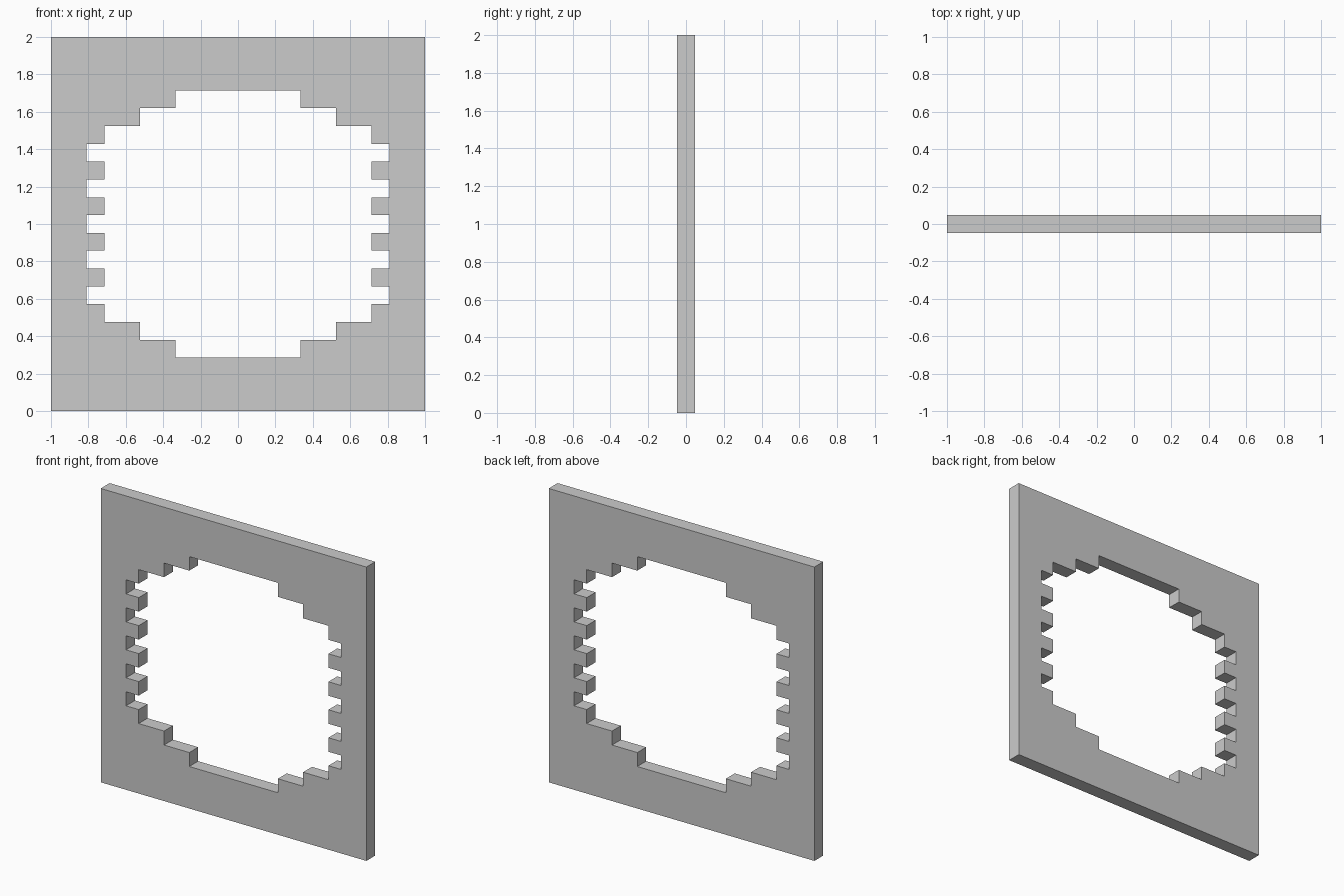
import bpy, bmesh

if "Cube" in bpy.data.objects:
    bpy.data.objects.remove(bpy.data.objects["Cube"])

CELL = 2 / 21          # the panel is a 21 x 21 block grid, one block thick

# Half-width of the opening (in blocks) for each block row, bottom to top
steps = [3.5, 5.5, 7.5]
half_widths = steps + [8.5, 7.5] * 4 + [8.5] + steps[::-1]
FIRST_ROW = 3

# Stepped right edge of the opening, mirrored to close the loop
right = []
for i, w in enumerate(half_widths):
    right += [(w, FIRST_ROW + i), (w, FIRST_ROW + i + 1)]
opening = right + [(-x, z) for x, z in reversed(right)]
outline = [(-10.5, 0), (10.5, 0), (10.5, 21), (-10.5, 21)]

bm = bmesh.new()


def add_loop(points):
    verts = [bm.verts.new((x * CELL, -CELL / 2, z * CELL)) for x, z in points]
    return [bm.edges.new((v, verts[(i + 1) % len(verts)])) for i, v in enumerate(verts)]


# Fill the front between outline and opening, then extrude to the back
edges = add_loop(outline) + add_loop(opening)
bmesh.ops.triangle_fill(bm, edges=edges, use_beauty=True, normal=(0, -1, 0))
extruded = bmesh.ops.extrude_face_region(bm, geom=bm.faces[:], use_keep_orig=True)
back = [g for g in extruded["geom"] if isinstance(g, bmesh.types.BMVert)]
bmesh.ops.translate(bm, verts=back, vec=(0, CELL, 0))
bmesh.ops.recalc_face_normals(bm, faces=bm.faces[:])

mesh = bpy.data.meshes.new("stepped_ring_panel")
bm.to_mesh(mesh)
bm.free()
panel = bpy.data.objects.new("stepped_ring_panel", mesh)
bpy.context.collection.objects.link(panel)
